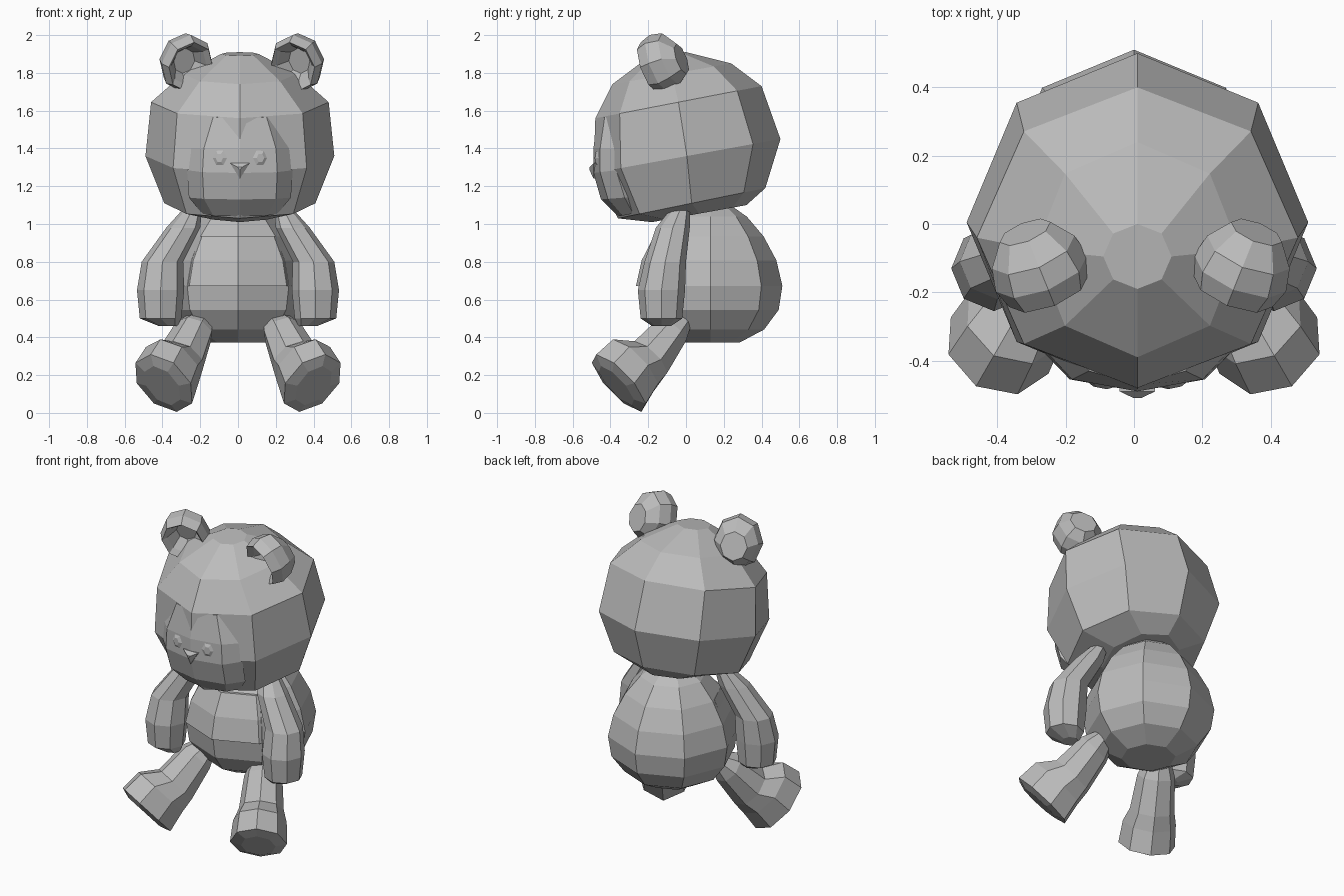
import bpy, bmesh
from math import cos, sin, pi
from mathutils import Vector as V

cube = bpy.data.objects.get("Cube")
if cube:
    bpy.data.objects.remove(cube)

grey = bpy.data.materials.new("plain_grey")
grey.use_nodes = True
grey.diffuse_color = (0.5, 0.5, 0.5, 1)
grey.node_tree.nodes["Principled BSDF"].inputs["Base Color"].default_value = grey.diffuse_color


def loft(name, rings, sides=8):
    """Skin a closed flat-shaded form over rings of (centre, side vector, up vector)."""
    bm = bmesh.new()
    loops = []
    for centre, side, up in rings:
        angles = [2 * pi * i / sides for i in range(sides)]
        loops.append([bm.verts.new(centre + side * cos(a) + up * sin(a)) for a in angles])
    for low, high in zip(loops, loops[1:]):
        for i in range(sides):
            j = (i + 1) % sides
            bm.faces.new((low[i], low[j], high[j], high[i]))
    bm.faces.new(loops[0])
    bm.faces.new(loops[-1])
    bmesh.ops.recalc_face_normals(bm, faces=bm.faces)
    mesh = bpy.data.meshes.new(name)
    bm.to_mesh(mesh)
    bm.free()
    mesh.materials.append(grey)
    obj = bpy.data.objects.new(name, mesh)
    bpy.context.collection.objects.link(obj)


def upright(profile, x=0.0):
    """Rings from (front y, front z, back y, back z, half width)."""
    rings = []
    for front_y, front_z, back_y, back_z, width in profile:
        front, back = V((x, front_y, front_z)), V((x, back_y, back_z))
        rings.append(((front + back) / 2, V((width, 0, 0)), (back - front) / 2))
    return rings


def along(origin, axis, profile):
    """Rings from (distance along axis, upward shift, half width, half height)."""
    direction = V(axis).normalized()
    side = direction.cross(V((0, 0, 1))).normalized()
    up = side.cross(direction)
    return [(V(origin) + direction * distance + up * shift, side * width, up * height)
            for distance, shift, width, height in profile]


def egg(steps, y, scale=1.0):
    """Level rings of a pear-shaped egg, wider towards the bottom."""
    rings = []
    for step in steps:
        level = cos(step * pi / 9)
        radius = 0.37 * sin(step * pi / 9) * (1 - level / 4) * scale
        centre = V((0, y, 0.74 + 0.39 * level))
        rings.append((centre, V((radius, 0, 0)), V((0, radius, 0))))
    return rings


def pair(name, rings, shift=0.0, sides=8):
    """Build a left part and its mirror image about x = shift."""
    def flip(v, offset=0.0):
        return V((2 * offset - v.x, v.y, v.z))
    loft("left_" + name, rings, sides)
    loft("right_" + name, [(flip(c, shift), flip(s), flip(u)) for c, s, u in rings], sides)


# Head, leaning forward, with a fuller face
middle = 0.01
loft("head", upright([
    (-0.19, 1.89, 0, 1.91, 0.1),
    (-0.39, 1.74, 0.24, 1.85, 0.3),
    (-0.48, 1.56, 0.4, 1.73, 0.47),
    (-0.49, 1.27, 0.5, 1.45, 0.5),
    (-0.36, 1.03, 0.42, 1.19, 0.4),
    (-0.18, 1.01, 0.32, 1.1, 0.2)], middle))
loft("muzzle", upright([
    (-0.47, 1.56, -0.2, 1.6, 0.2),
    (-0.49, 1.4, -0.25, 1.4, 0.27),
    (-0.49, 1.27, -0.25, 1.3, 0.28),
    (-0.45, 1.13, -0.2, 1.15, 0.27),
    (-0.36, 1.04, -0.2, 1.07, 0.2)], middle))

# Body and the slightly raised belly
loft("body", egg(range(1, 9), 0.13))
loft("belly_patch", egg(range(3, 6), 0.1, 0.96))

# Arms hanging at the sides
pair("arm", [(V((x, y, z)), V((radius, 0, 0)), V((0, radius, 0))) for x, y, z, radius in [
    (0.24, -0.03, 1.08, 0.05),
    (0.29, -0.07, 0.98, 0.09),
    (0.4, -0.11, 0.8, 0.11),
    (0.41, -0.13, 0.65, 0.125),
    (0.41, -0.13, 0.5, 0.11),
    (0.37, -0.13, 0.46, 0.05)]])

# Thick legs splayed outward, each ending in an upturned foot
pair("leg", along((0.39, -0.35, 0.15), (0.37, -0.64, -0.67), [
    (-0.5, 0, 0.08, 0.06),
    (-0.42, 0, 0.11, 0.1),
    (-0.22, -0.02, 0.13, 0.13),
    (-0.13, 0.02, 0.155, 0.185),
    (0, 0.01, 0.165, 0.205),
    (0.02, 0.01, 0.1, 0.14)]))

# Hollowed ears, turned slightly inward
pair("ear", along((0.3, -0.17, 1.84), (-0.35, -0.87, -0.33), [
    (-0.07, 0, 0.06, 0.07),
    (0, 0, 0.1, 0.11),
    (0.03, 0, 0.125, 0.14),
    (-0.03, 0, 0.145, 0.16),
    (-0.1, 0, 0.13, 0.145),
    (-0.16, -0.02, 0.08, 0.085)]), middle * 2)

# Eyes and nose
pair("eye", along((0.115, -0.46, 1.35), (0.2, -1, 0), [
    (-0.02, 0, 0.04, 0.045),
    (0.01, 0, 0.04, 0.045),
    (0.02, 0, 0.02, 0.025)]), middle, 6)
loft("nose", [(V((middle, y, 1.295)), V((0, 0, -0.055)) * size, V((0.06, 0, 0)) * size)
              for y, size in [(-0.46, 1), (-0.49, 1), (-0.51, 0.2)]], 3)
